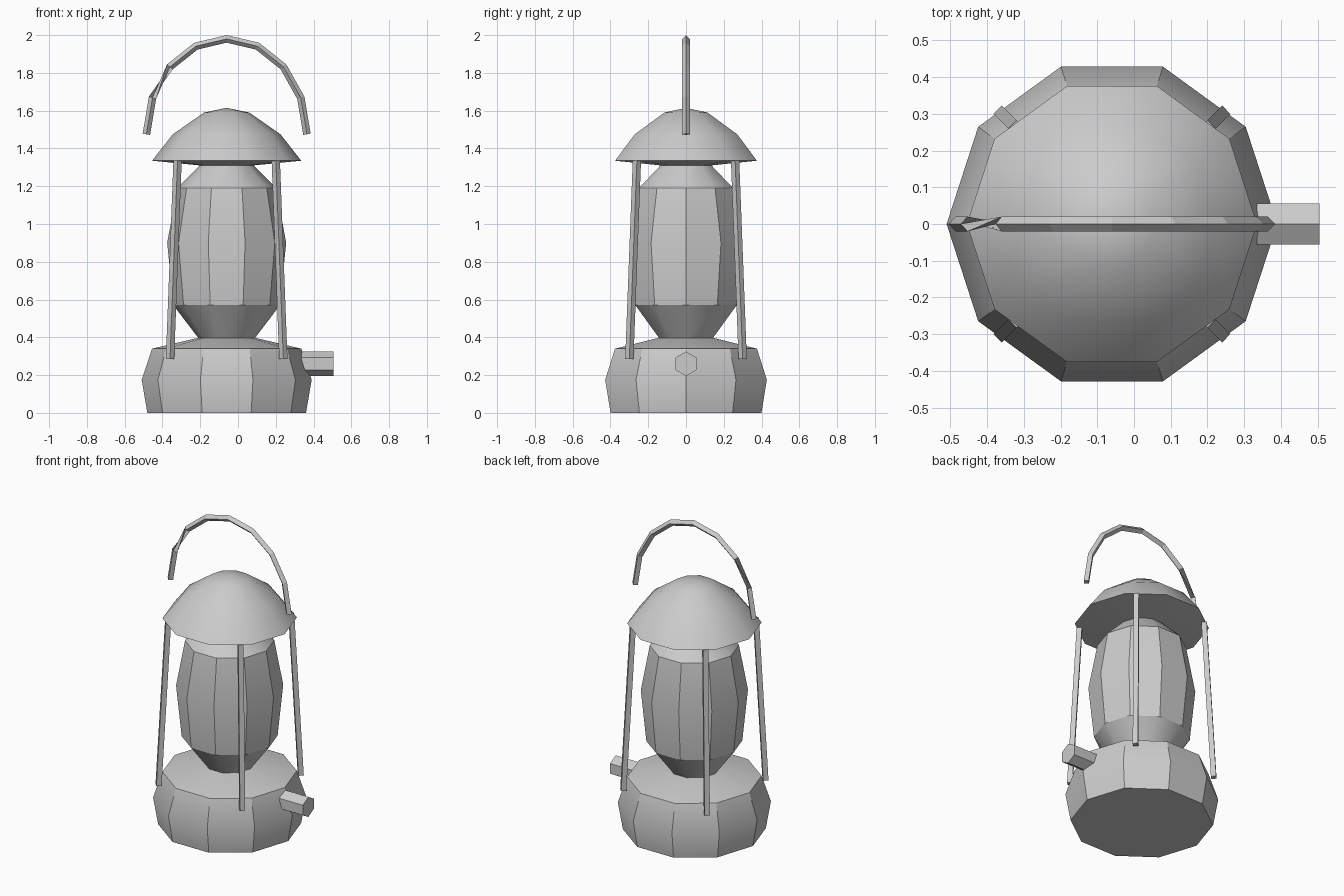
import bpy, bmesh
from math import cos, sin, pi, radians
from mathutils import Vector

if "Cube" in bpy.data.objects:
    bpy.data.objects.remove(bpy.data.objects["Cube"])

CX = -0.06  # axis of the lantern body


def finish(name, bm, smooth=True):
    bmesh.ops.recalc_face_normals(bm, faces=bm.faces[:])
    me = bpy.data.meshes.new(name)
    bm.to_mesh(me)
    bm.free()
    ob = bpy.data.objects.new(name, me)
    bpy.context.collection.objects.link(ob)
    if smooth:
        bpy.ops.object.select_all(action='DESELECT')
        ob.select_set(True)
        bpy.context.view_layer.objects.active = ob
        bpy.ops.object.shade_smooth_by_angle(angle=radians(30))
    return ob


def skin(bm, rings):
    """Join successive rings of vertices with quads and cap both ends."""
    n = len(rings[0])
    for a, b in zip(rings, rings[1:]):
        for i in range(n):
            j = (i + 1) % n
            bm.faces.new((a[i], a[j], b[j], b[i]))
    bm.faces.new(rings[0])
    bm.faces.new(rings[-1])


def lathe(name, profile, n=10):
    bm = bmesh.new()
    rings = [[bm.verts.new((CX + r * cos(2 * pi * i / n), r * sin(2 * pi * i / n), z))
              for i in range(n)] for r, z in profile]
    skin(bm, rings)
    # close ring tips that come to a point
    bmesh.ops.remove_doubles(bm, verts=bm.verts[:], dist=0.002)
    return finish(name, bm)


def tube(name, points, r, n=4):
    """Straight-sided rod along a path of points."""
    pts = [Vector(p) for p in points]
    bm = bmesh.new()
    rings = []
    for k, p in enumerate(pts):
        d = (pts[min(k + 1, len(pts) - 1)] - pts[max(k - 1, 0)]).normalized()
        ref = Vector((0, 0, 1)) if abs(d.z) < 0.9 else Vector((1, 0, 0))
        side = d.cross(ref).normalized()
        up = side.cross(d)
        rings.append([bm.verts.new(p + r * (side * cos(2 * pi * i / n) + up * sin(2 * pi * i / n)))
                      for i in range(n)])
    skin(bm, rings)
    return finish(name, bm, smooth=False)


# Fuel tank base, glass globe and domed roof
lathe("base", [(0.42, 0), (0.45, 0.175), (0.395, 0.34), (0.14, 0.4)])
lathe("glass", [(0.145, 0.39), (0.282, 0.57), (0.315, 0.9), (0.262, 1.19), (0.14, 1.312)])
lathe("roof", [(0.14, 1.31), (0.395, 1.335), (0.285, 1.475), (0.12, 1.59), (0.0005, 1.615)])

# Four leaning frame posts
for i, (sx, sy) in enumerate([(1, 1), (-1, 1), (-1, -1), (1, -1)]):
    tube(f"post_{i + 1}", [(CX + 0.30 * sx, 0.30 * sy, 0.285),
                           (CX + 0.26 * sx, 0.26 * sy, 1.335)], 0.022)

# Carrying handle
tube("handle", [(CX + 0.425 * cos(pi * k / 8), 0, 1.475 + 0.505 * sin(pi * k / 8))
                for k in range(9)], 0.02)

# Hexagonal wick knob
bm = bmesh.new()
skin(bm, [[bm.verts.new((x, 0.065 * sin(pi * i / 3), 0.26 + 0.065 * cos(pi * i / 3)))
           for i in range(6)] for x in (0.335, 0.505)])
finish("wick_knob", bm, smooth=False)
